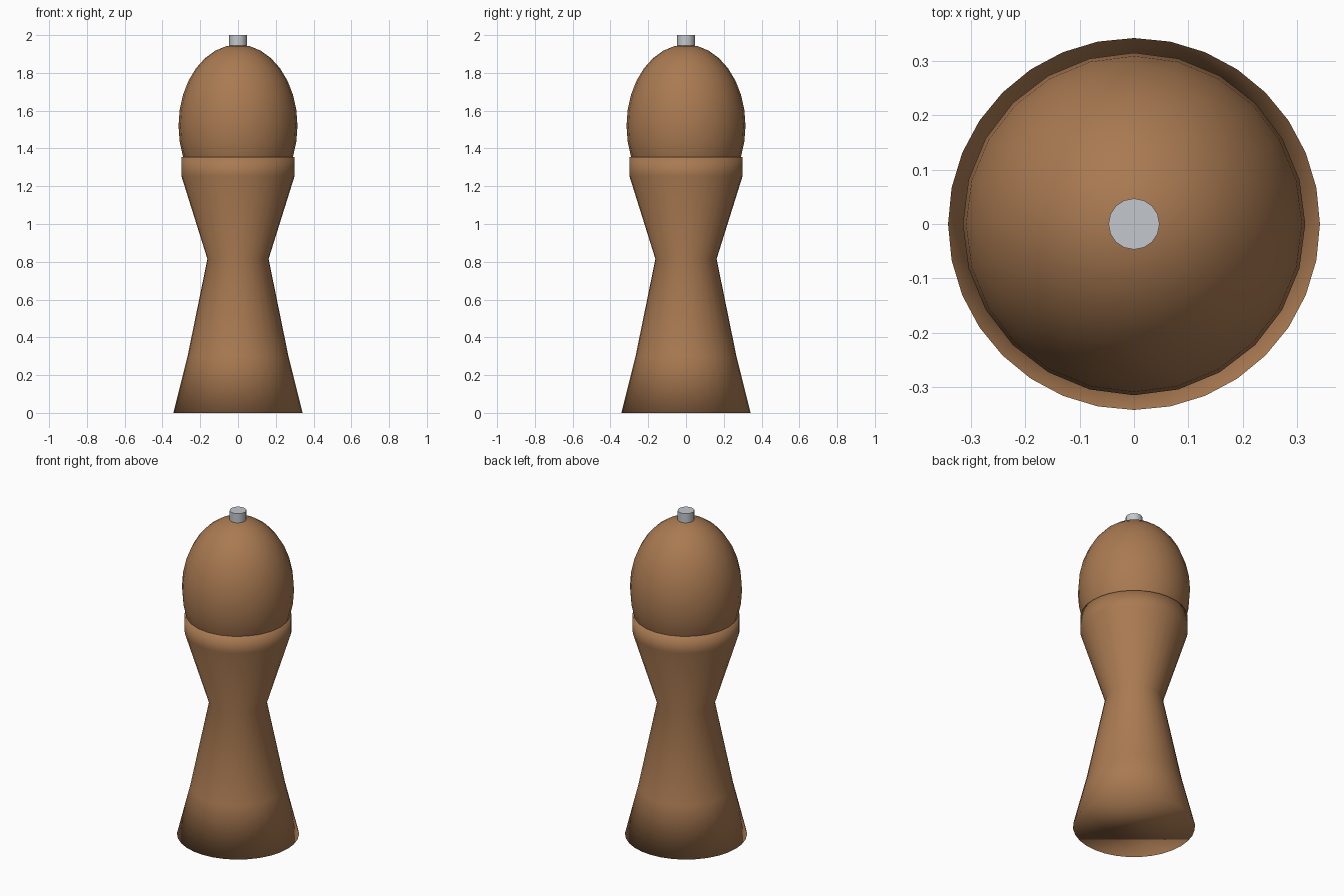
import bpy, bmesh, math

if "Cube" in bpy.data.objects:
    bpy.data.objects.remove(bpy.data.objects["Cube"])


def material(name, rgb):
    m = bpy.data.materials.new(name)
    m.diffuse_color = (*rgb, 1.0)
    m.use_nodes = True
    m.node_tree.nodes["Principled BSDF"].inputs["Base Color"].default_value = m.diffuse_color
    return m


wood = material("warm_wood", (0.40, 0.195, 0.084))
steel = material("pale_steel", (0.55, 0.58, 0.61))


def lathe(name, profile, sides, mat):
    """Closed turned solid from (radius, z) pairs, bottom to top."""
    bm = bmesh.new()
    rings = []
    for r, z in profile:
        if r < 1e-6:
            rings.append([bm.verts.new((0, 0, z))])
        else:
            rings.append([bm.verts.new((r * math.cos(2 * math.pi * i / sides),
                                        r * math.sin(2 * math.pi * i / sides), z))
                          for i in range(sides)])
    for a, b in zip(rings, rings[1:]):
        for i in range(sides):
            j = (i + 1) % sides
            if len(a) == 1:
                bm.faces.new((a[0], b[j], b[i]))
            elif len(b) == 1:
                bm.faces.new((a[i], a[j], b[0]))
            else:
                bm.faces.new((a[i], a[j], b[j], b[i]))
    if len(rings[0]) > 1:
        bm.faces.new(rings[0][::-1])
    if len(rings[-1]) > 1:
        bm.faces.new(rings[-1])
    for f in bm.faces:
        f.smooth = True
    me = bpy.data.meshes.new(name)
    bm.to_mesh(me)
    bm.free()
    me.materials.append(mat)
    ob = bpy.data.objects.new(name, me)
    bpy.context.collection.objects.link(ob)
    return ob


# waisted body with a straight collar, smooth over its rims
lathe("mill_body", [(0.342, 0), (0.267, 0.30), (0.162, 0.815),
                    (0.30, 1.255), (0.30, 1.355)], 32, wood)

# egg-shaped head sunk into the collar
steps = 16
head = [(0.315 * math.sin(math.pi * k / steps),
         1.52 - 0.43 * math.cos(math.pi * k / steps)) for k in range(steps + 1)]
lathe("mill_head", head, 24, wood)

# small metal knob on top
knob = lathe("top_knob", [(0.047, 1.91), (0.047, 2.0)], 16, steel)
bpy.context.view_layer.objects.active = knob
knob.select_set(True)
bpy.ops.object.shade_smooth_by_angle(angle=math.radians(40))
